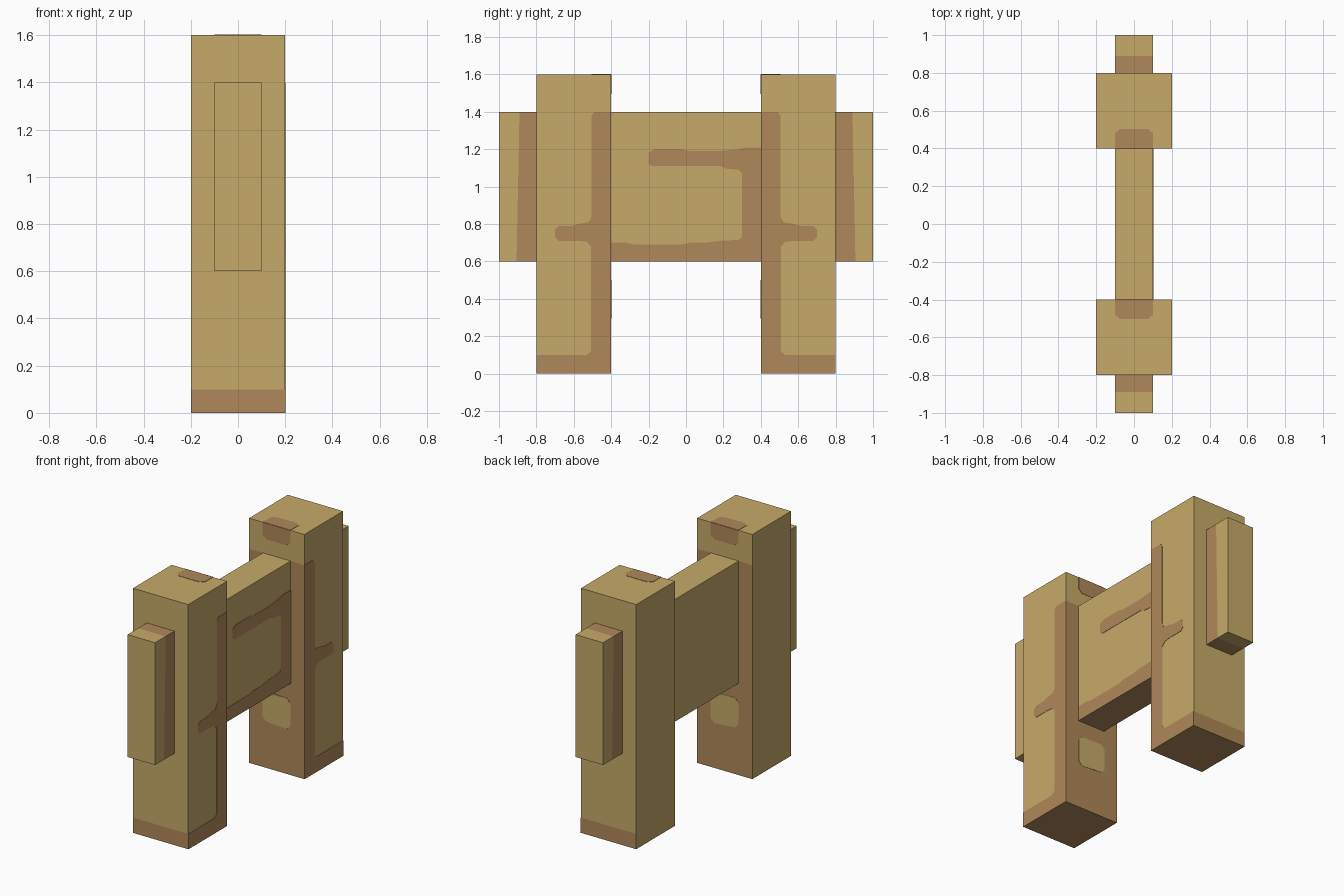
import bpy
import bmesh
from mathutils import Vector

cube = bpy.data.objects.get("Cube")
if cube:
    bpy.data.objects.remove(cube, do_unlink=True)


def linear(c):
    c /= 255
    return c / 12.92 if c <= 0.04045 else ((c + 0.055) / 1.055) ** 2.4


def material(name, rgb):
    col = [linear(c) for c in rgb] + [1.0]
    m = bpy.data.materials.new(name)
    m.use_nodes = True
    m.diffuse_color = col
    bsdf = m.node_tree.nodes["Principled BSDF"]
    bsdf.inputs["Base Color"].default_value = col
    bsdf.inputs["Roughness"].default_value = 0.9
    return m


TAN = material("tan wood", (198, 170, 105))
BROWN = material("brown wood", (176, 137, 90))


def finish(name, bm, mats):
    bmesh.ops.recalc_face_normals(bm, faces=bm.faces[:])
    mesh = bpy.data.meshes.new(name)
    bm.to_mesh(mesh)
    bm.free()
    for m in mats:
        mesh.materials.append(m)
    obj = bpy.data.objects.new(name, mesh)
    bpy.context.collection.objects.link(obj)
    return obj


def box(name, centre, size, cuts, is_brown):
    """Box cut along planes (point, normal); is_brown(face centre, normal) picks the colour."""
    bm = bmesh.new()
    bmesh.ops.create_cube(bm, size=1)
    for v in bm.verts:
        v.co = Vector(centre) + v.co * Vector(size)
    for point, normal in cuts:
        bmesh.ops.bisect_plane(bm, geom=bm.verts[:] + bm.edges[:] + bm.faces[:],
                               plane_co=point, plane_no=normal)
    bm.normal_update()
    for f in bm.faces:
        f.material_index = int(is_brown(f.calc_center_median(), f.normal))
    return finish(name, bm, [TAN, BROWN])


def plate(name, points, place, out, mat):
    """Thin plate from a 2D outline, set on a surface by place() and raised along out."""
    bm = bmesh.new()
    face = bm.faces.new([bm.verts.new(place(a, b)) for a, b in points])
    top = bmesh.ops.extrude_face_region(bm, geom=[face])["geom"]
    for v in top:
        if isinstance(v, bmesh.types.BMVert):
            v.co += Vector(out) * 0.002
    return finish(name, bm, [mat])


# Outlines of the painted grain
POST_GRAIN = [(.4, 0), (.8, 0), (.8, .1), (.53, .1), (.508, .12), (.508, .68), (.53, .705),
              (.58, .71), (.68, .71), (.7, .73), (.7, .77), (.68, .79), (.61, .79),
              (.58, .8), (.52, .81), (.505, .84), (.505, 1.38), (.49, 1.4), (.4, 1.4)]
RAIL_GRAIN = [(-.4, .6), (.4, .6), (.4, 1.21), (.32, 1.21), (.28, 1.2), (.18, 1.19),
              (.02, 1.19), (-.02, 1.2), (-.17, 1.2), (-.2, 1.18), (-.2, 1.12), (-.18, 1.11),
              (.18, 1.11), (.22, 1.095), (.28, 1.09), (.3, 1.07), (.3, .73), (.28, .715),
              (.18, .71), (.1, .7), (.02, .7), (-.02, .69), (-.28, .69), (-.32, .7), (-.4, .7)]
# Notch running from an edge (second value 0) inward, with clipped inner corners
NOTCH = [(-.1, 0), (.1, 0), (.1, .08), (.075, .104), (-.075, .104), (-.1, .08)]
PATCH = [(-.1, .33), (-.075, .305), (.075, .295), (.1, .32),
         (.1, .47), (.075, .495), (-.075, .5), (-.1, .475)]

for s, side in ((-1, "front"), (1, "back")):
    # Upright post: brown foot band and brown inner face up to the rail top
    box(side + "_post", (0, s * .6, .8), (.4, .4, 1.6),
        [((0, 0, .1), (0, 0, 1)), ((0, 0, 1.4), (0, 0, 1))],
        lambda c, n: abs(n.x) < .5 and (c.z < .1 or (abs(c.y) < .41 and c.z < 1.4)))
    # Grain on the left face of the post
    plate(side + "_post_grain", POST_GRAIN, lambda a, b: (.2, s * a, b), (1, 0, 0), BROWN)
    # Notches where the top meets the inner face
    plate(side + "_top_notch", NOTCH, lambda a, b: (a, s * (.4 + b), 1.6), (0, 0, 1), BROWN)
    plate(side + "_inner_notch", NOTCH, lambda a, b: (a, s * .4, 1.6 - b), (0, -s, 0), BROWN)
    # Bare patch low on the inner face
    plate(side + "_inner_patch", PATCH, lambda a, b: (a, s * .4, b), (0, -s, 0), TAN)

# Cross rail through both posts: brown collars outside the posts, brown underside between
rail_cuts = [((0, s * y, 1.4), (0, 1, s * tilt))
             for s in (-1, 1) for y, tilt in ((.4, 0), (.8, 0), (.89, .02))]
box("cross_rail", (0, 0, 1), (.2, 2, .8), rail_cuts,
    lambda c, n: .8 < abs(c.y) < .91 or (n.z < -.5 and abs(c.y) < .4))
plate("rail_grain", RAIL_GRAIN, lambda a, b: (.1, a, b), (1, 0, 0), BROWN)
